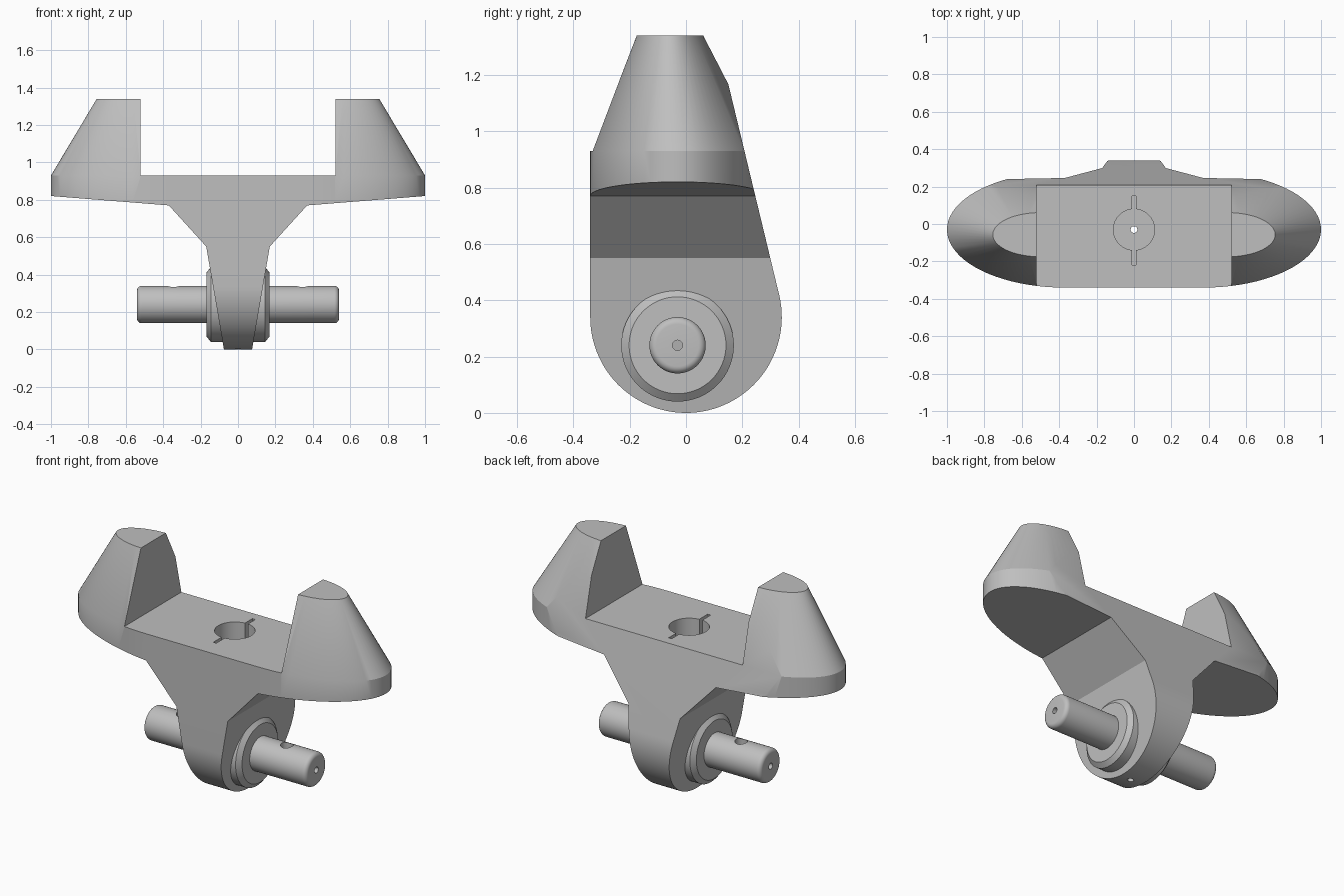
import bpy, bmesh
from math import sin, cos, pi, radians
from mathutils import Matrix

cube = bpy.data.objects.get("Cube")
if cube:
    bpy.data.objects.remove(cube, do_unlink=True)

metal = bpy.data.materials.new("light grey metal")
metal.use_nodes = True
GREY = (0.52, 0.52, 0.52, 1)
metal.diffuse_color = GREY
metal.node_tree.nodes["Principled BSDF"].inputs["Base Color"].default_value = GREY

CY = -0.03      # y of the pin and bore
PIN_Z = 0.24    # height of the pin axis


def loft(name, rings):
    """Closed solid through equally long rings of points."""
    bm = bmesh.new()
    rows = [[bm.verts.new(p) for p in ring] for ring in rings]
    n = len(rows[0])
    for a, b in zip(rows, rows[1:]):
        for i in range(n):
            j = (i + 1) % n
            bm.faces.new((a[i], a[j], b[j], b[i]))
    bm.faces.new(rows[0][::-1])
    bm.faces.new(rows[-1])
    bmesh.ops.recalc_face_normals(bm, faces=bm.faces)
    me = bpy.data.meshes.new(name)
    bm.to_mesh(me)
    bm.free()
    me.materials.append(metal)
    ob = bpy.data.objects.new(name, me)
    bpy.context.collection.objects.link(ob)
    return ob


def turned(name, profile, matrix, n=64):
    """Solid of revolution from (height, radius) pairs."""
    return loft(name, [[matrix @ Matrix.Translation((r * cos(2 * pi * i / n), r * sin(2 * pi * i / n), h))
                        .to_translation() for i in range(n)] for h, r in profile])


def upright(name, x, z0, z1, r, n=32):
    return turned(name, [(z0, r), (z1, r)], Matrix.Translation((x, CY, 0)), n)


def combine(ob, tools, operation):
    """Apply boolean tools to an object, then discard them."""
    for tool in tools:
        mod = ob.modifiers.new("cut", 'BOOLEAN')
        mod.object, mod.operation, mod.solver = tool, operation, 'EXACT'
        bpy.context.view_layer.update()
        dg = bpy.context.evaluated_depsgraph_get()
        me = bpy.data.meshes.new_from_object(ob.evaluated_get(dg))
        ob.modifiers.clear()
        ob.data = me
        bpy.data.objects.remove(tool, do_unlink=True)


def finish(ob, angle=25):
    for p in ob.data.polygons:
        p.use_smooth = True
    ob.data.set_sharp_from_angle(angle=radians(angle))


# Yoke plan: rounded ends below, tapering into the two horns
def plan(z, cx, cy, rx, ry, n=40):
    half = [(cx + rx * cos(a), cy + ry * sin(a))
            for a in (-pi / 2 + pi * i / n for i in range(n + 1))]
    half.append((cx, 0.4))
    pts = half + [(-x, y) for x, y in reversed(half)]
    return [(x, y, z) for x, y in pts]


yoke = loft("yoke", [plan(-0.1, 0.37, CY, 0.63, 0.31),
                     plan(0.93, 0.37, CY, 0.63, 0.31),
                     plan(1.34, 0.5, -0.057, 0.255, 0.118)])

# Front outline: stem, wide flange and the gap between the horns
right = [(0.075, -0.001), (0.17, 0.55), (0.37, 0.77), (1.1, 0.828),
         (1.1, 1.5), (0.52, 1.5), (0.52, 0.93)]
outline = right + [(-x, z) for x, z in reversed(right)]
front_cutter = loft("front_cutter", [[(x, y, z) for x, z in outline] for y in (-0.6, 0.6)])

# Side outline: straight front, round foot, sloping back
tilt = 0.23
side = [(-0.34, 1.5)]
side += [(0.34 * cos(a), 0.34 + 0.34 * sin(a))
         for a in (-pi + (pi + tilt) * i / 56 for i in range(57))]
side.append((0.07, 1.5))
side_cutter = loft("side_cutter", [[(x, y, z) for y, z in side] for x in (-1.2, 1.2)])
combine(yoke, [front_cutter, side_cutter], 'INTERSECT')


# Keyed socket in the deck and narrow passage down through the foot
def slot():
    c = [(-0.01, -0.22), (0.01, -0.22), (0.01, 0.15), (-0.01, 0.15)]
    return loft("slot_cutter", [[(x, y, z) for x, y in c] for z in (0.62, 1.0)])


combine(yoke, [upright("socket_cutter", 0, 0.62, 1.0, 0.11, 64), slot(),
               upright("passage_cutter", 0, -0.2, 0.8, 0.018)], 'DIFFERENCE')
finish(yoke)

# Pin and collar lie along x
along_x = Matrix.Translation((0, CY, PIN_Z)) @ Matrix.Rotation(pi / 2, 4, 'Y')


def mirrored(profile):
    return [(-h, r) for h, r in profile] + [(h, r) for h, r in reversed(profile)]


pin_end = [(0.54 - 0.025 * (1 - cos(a)), 0.075 + 0.025 * sin(a))
           for a in (pi / 2 * i / 6 for i in range(7))]
pin = turned("cross_pin", mirrored(pin_end), along_x)
bore = turned("bore_cutter", [(-0.7, 0.018), (0.7, 0.018)], along_x, 24)
holes = [upright("port_cutter", x, PIN_Z, 0.4, 0.035) for x in (-0.345, 0.345)]
combine(pin, [bore, upright("passage_cutter", 0, 0, 0.5, 0.018)] + holes, 'DIFFERENCE')
finish(pin, 35)

collar = turned("collar", mirrored([(0.168, 0.172), (0.145, 0.2)]), along_x)
combine(collar, [turned("collar_bore", [(-0.3, 0.1), (0.3, 0.1)], along_x),
                 upright("passage_cutter", 0, 0, 0.5, 0.018)], 'DIFFERENCE')
finish(collar)
